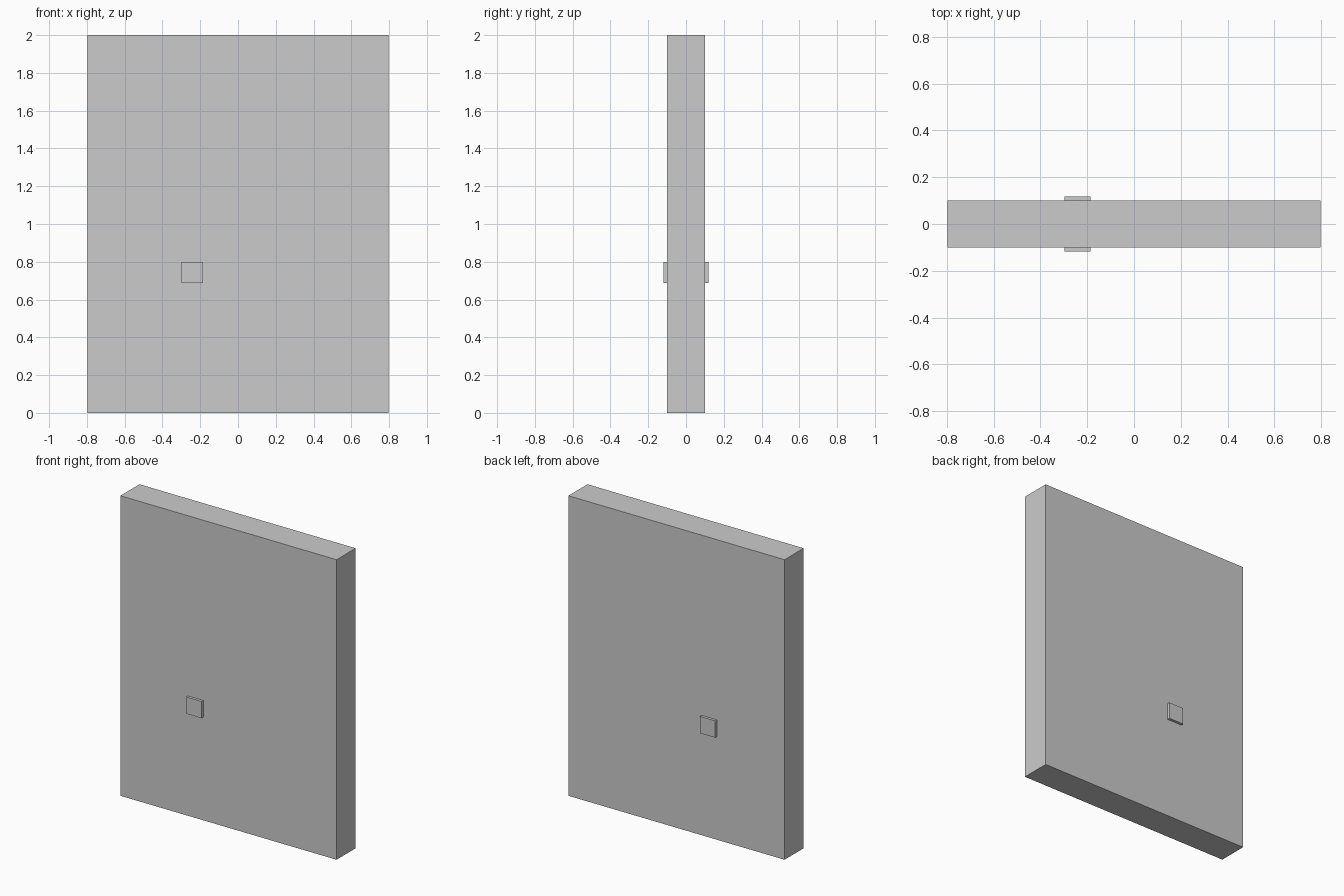
import bpy

if "Cube" in bpy.data.objects:
    bpy.data.objects.remove(bpy.data.objects["Cube"])


def box(name, lo, hi):
    """Axis-aligned box spanning two corners."""
    center = [(a + b) / 2 for a, b in zip(lo, hi)]
    bpy.ops.mesh.primitive_cube_add(size=1, location=center)
    obj = bpy.context.object
    obj.name = name
    obj.scale = [b - a for a, b in zip(lo, hi)]
    bpy.ops.object.transform_apply(location=False, rotation=False, scale=True)
    return obj


# Door slab
box("door_panel", (-0.797, -0.1, 0), (0.797, 0.1, 2))

# Thin square handle plate on each face
for name, y0, y1 in (("front_handle", -0.118, -0.1), ("back_handle", 0.1, 0.118)):
    box(name, (-0.298, y0, 0.687), (-0.186, y1, 0.799))
